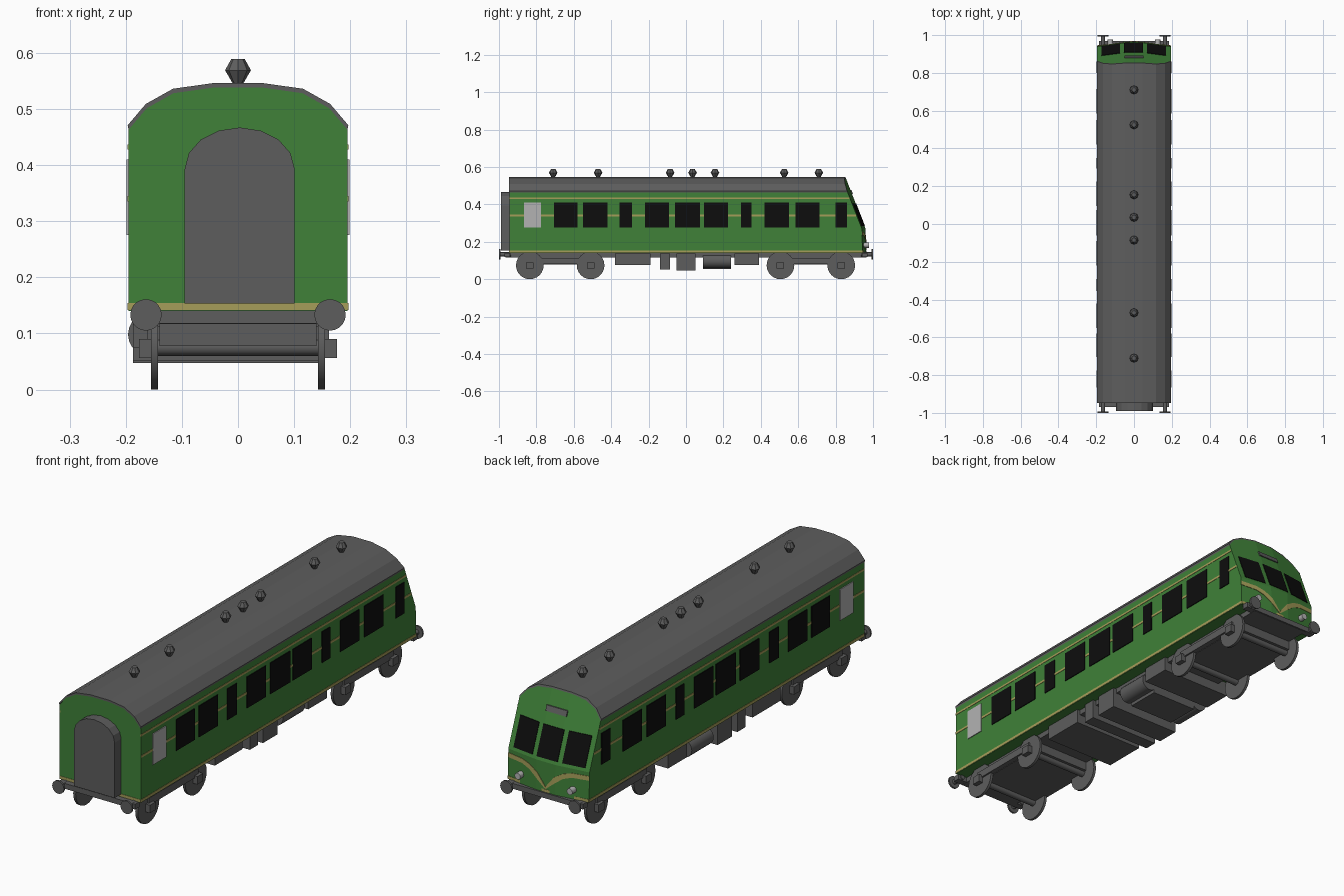
import bpy, bmesh, math
from mathutils import Matrix

if "Cube" in bpy.data.objects:
    bpy.data.objects.remove(bpy.data.objects["Cube"])


def material(name, rgb):
    m = bpy.data.materials.new(name)
    m.diffuse_color = (*rgb, 1)
    m.use_nodes = True
    m.node_tree.nodes["Principled BSDF"].inputs["Base Color"].default_value = m.diffuse_color
    return m


GREEN = material("green_paint", (0.05, 0.22, 0.04))
CREAM = material("lining_paint", (0.38, 0.34, 0.10))
BLACK = material("dark_glass", (0.004, 0.004, 0.004))
PALE = material("pale_glass", (0.45, 0.45, 0.45))
GREY = material("dark_grey", (0.11, 0.11, 0.11))


def finish(name, bm, mat=GREY, smooth=False):
    bmesh.ops.recalc_face_normals(bm, faces=bm.faces)
    me = bpy.data.meshes.new(name)
    bm.to_mesh(me)
    bm.free()
    me.materials.append(mat)
    ob = bpy.data.objects.new(name, me)
    bpy.context.collection.objects.link(ob)
    if smooth:
        bpy.context.view_layer.objects.active = ob
        ob.select_set(True)
        bpy.ops.object.shade_smooth_by_angle(angle=math.radians(35))
        ob.select_set(False)
    return ob


def mesh(name, verts, faces, mat=GREY):
    bm = bmesh.new()
    vs = [bm.verts.new(v) for v in verts]
    for f in faces:
        bm.faces.new([vs[i] for i in f])
    return finish(name, bm, mat)


def box(name, x0, x1, y0, y1, z0, z1, mat=GREY):
    bm = bmesh.new()
    bmesh.ops.create_cube(bm, size=1, matrix=Matrix.Translation(
        ((x0 + x1) / 2, (y0 + y1) / 2, (z0 + z1) / 2)) @ Matrix.Diagonal((x1 - x0, y1 - y0, z1 - z0, 1)))
    return finish(name, bm, mat)


def cylinder(name, centre, r, length, axis, mat=GREY, r2=None, n=20):
    rot = Matrix.Rotation(math.pi / 2, 4, 'Y' if axis == 'X' else 'X')
    bm = bmesh.new()
    bmesh.ops.create_cone(bm, cap_ends=True, segments=n, radius1=r, radius2=r2 or r,
                          depth=length, matrix=Matrix.Translation(centre) @ rot)
    return finish(name, bm, mat, True)


def cab_y(x, z):
    """Surface of the raked, slightly faceted cab front."""
    rake = 0.39 * (z - 0.27) if z > 0.27 else 0.03 * (z - 0.27)
    return 0.96 - rake - 0.02 * max(0, abs(x) - 0.045) / 0.15


def cab_panel(name, pts, mat, lift=0.003):
    """Thin plate following the cab front, given as x,z outline."""
    n = len(pts)
    verts = [(x, cab_y(x, z) + d, z) for d in (-0.004, lift) for x, z in pts]
    faces = [range(n), range(n, 2 * n)]
    faces += [(i, (i + 1) % n, n + (i + 1) % n, n + i) for i in range(n)]
    return mesh(name, verts, faces, mat)


# Green body shell: columns across the width, lofted from flat rear to raked cab
half = [(0.195, 0.465), (0.163, 0.503), (0.115, 0.53), (0.045, 0.54)]
arch = [(-x, z) for x, z in half] + half[::-1]
REAR, N = -0.945, len(arch)
verts = [(x, (REAR, cab_y(x, z))[e], z) for e in (0, 1) for x, top in arch for z in (0.14, 0.27, top)]
v = lambda e, i, j: e * N * 3 + i * 3 + j
faces = []
for i in range(N - 1):
    for e in (0, 1):
        faces += [(v(e, i, j), v(e, i + 1, j), v(e, i + 1, j + 1), v(e, i, j + 1)) for j in (0, 1)]
    faces += [(v(0, i, j), v(0, i + 1, j), v(1, i + 1, j), v(1, i, j)) for j in (0, 2)]
for i in (0, N - 1):
    faces += [(v(0, i, j), v(1, i, j), v(1, i, j + 1), v(0, i, j + 1)) for j in (0, 1)]
mesh("body_shell", verts, faces, GREEN)

# Grey roof skin over the arch
outer = [(x * 1.008, z + 0.006) for x, z in arch]
ring = outer + [(x, z - 0.002) for x, z in arch[::-1]]
n = len(ring)
verts = [(x, y, z) for e in (0, 1) for x, z in ring for y in [(REAR - 0.002, cab_y(x, z))[e]]]
faces = [(i, (i + 1) % n, n + (i + 1) % n, n + i) for i in range(n)]
for o in (0, n):
    faces += [(o + i, o + i + 1, o + n - 2 - i, o + n - 1 - i) for i in range(N - 1)]
mesh("roof", verts, faces)

# Side windows and lining, both sides
windows = [(-0.705, -0.58), (-0.55, -0.42), (-0.355, -0.29), (-0.22, -0.09), (-0.06, 0.075),
           (0.095, 0.225), (0.295, 0.35), (0.42, 0.55), (0.585, 0.715), (0.80, 0.86)]
for s in (-1, 1):
    x0, x1 = sorted((s * 0.19, s * 0.1985))
    for a, b in windows:
        box("side_window", x0, x1, a, b, 0.275, 0.41, BLACK)
    box("rear_door_window", x0, x1, -0.865, -0.775, 0.275, 0.41, PALE)
    x0, x1 = sorted((s * 0.19, s * 0.1965))
    for z0, z1, end in ((0.428, 0.437, 0.875), (0.335, 0.345, 0.91), (0.142, 0.154, 0.943)):
        box("side_lining", x0, x1, REAR, end, z0, z1, CREAM)
box("rear_lining", -0.195, 0.195, REAR - 0.0015, REAR + 0.005, 0.142, 0.154, CREAM)

# Cab windows, route panel and front lining
for c in (-0.123, -0.002, 0.12):
    cab_panel("cab_window", [(c - 0.05, 0.283), (c + 0.05, 0.283), (c + 0.05, 0.405), (c - 0.05, 0.405)], BLACK)
cab_panel("route_panel", [(-0.05, 0.455), (0.05, 0.455), (0.05, 0.477), (-0.05, 0.477)], GREY, 0.006)
whisker = [(0.194, 0.235, 0.254), (0.12, 0.232, 0.251), (0.08, 0.218, 0.24),
           (0.04, 0.188, 0.216), (0.0, 0.155, 0.165)]
for s in (-1, 1):
    for (xa, la, ha), (xb, lb, hb) in zip(whisker, whisker[1:]):
        cab_panel("cab_whisker", [(s * xa, la), (s * xb, lb), (s * xb, hb), (s * xa, ha)], CREAM, 0.002)
    cab_panel("cab_bottom_lining", [(0, 0.142), (s * 0.195, 0.142), (s * 0.195, 0.154), (0, 0.154)], CREAM, 0.002)
    cylinder("headlight", (s * 0.125, 0.96, 0.182), 0.014, 0.035, 'Y', PALE, n=12)

# Rear gangway with arched top
gate = [(0.098, 0.153), (0.098, 0.393)]
gate += [(0.098 * math.cos(a), 0.393 + 0.074 * math.sin(a)) for a in [math.pi * k / 8 for k in range(1, 8)]]
gate += [(-0.098, 0.393), (-0.098, 0.153)]
n = len(gate)
mesh("gangway", [(x + 0.003, y, z) for y in (-0.99, -0.94) for x, z in gate],
     [range(n), range(n, 2 * n)] + [(i, (i + 1) % n, n + (i + 1) % n, n + i) for i in range(n)])

# Roof ventilators: small faceted mushrooms
for y in (-0.71, -0.47, -0.085, 0.035, 0.155, 0.525, 0.71):
    bm = bmesh.new()
    for r1, r2, z0, z1 in ((0.008, 0.023, 0.543, 0.569), (0.023, 0.012, 0.569, 0.589)):
        bmesh.ops.create_cone(bm, cap_ends=True, segments=8, radius1=r1, radius2=r2, depth=z1 - z0,
                              matrix=Matrix.Translation((0, y, (z0 + z1) / 2)))
    finish("roof_ventilator", bm)

# Underframe and hanging equipment
box("underframe", -0.14, 0.14, -0.965, 0.965, 0.117, 0.14)
for s in (-1, 1):
    box("buffer_beam", -0.185, 0.185, s * 0.955 - 0.015, s * 0.955 + 0.015, 0.118, 0.141)
for y0, y1, z0 in ((-0.38, -0.19, 0.075), (-0.14, -0.085, 0.052), (-0.05, 0.05, 0.047), (0.26, 0.39, 0.075)):
    box("equipment_box", -0.187, 0.155, y0, y1, z0, 0.138)
box("engine_block", -0.13, 0.09, 0.09, 0.24, 0.055, 0.13)
for x in (-0.158, 0.115):
    cylinder("tank", (x, 0.165, 0.098), 0.038, 0.15, 'Y')

# Bogies with wheels, axles and axle boxes
for c in (-0.6725, 0.6675):
    box("bogie_frame", -0.14, 0.14, c - 0.19, c + 0.19, 0.078, 0.12)
    for s in (-1, 1):
        box("bogie_side_beam", *sorted((s * 0.14, s * 0.162)), c - 0.17, c + 0.17, 0.08, 0.112)
    for d in (-0.1625, 0.1625):
        cylinder("axle", (0, c + d, 0.075), 0.015, 0.31, 'X', n=12)
        for s in (-1, 1):
            cylinder("wheel", (s * 0.149, c + d, 0.074), 0.074, 0.012, 'X', n=24)
            box("axle_box", *sorted((s * 0.15, s * 0.176)), c + d - 0.02, c + d + 0.02, 0.056, 0.09)

# Buffers at both ends
for e in (-1, 1):
    for x in (-0.164, 0.164):
        cylinder("buffer_shank", (x, e * 0.965, 0.133), 0.011, 0.06, 'Y', n=12)
        cylinder("buffer_head", (x, e * 0.996, 0.133), 0.028, 0.008, 'Y')
